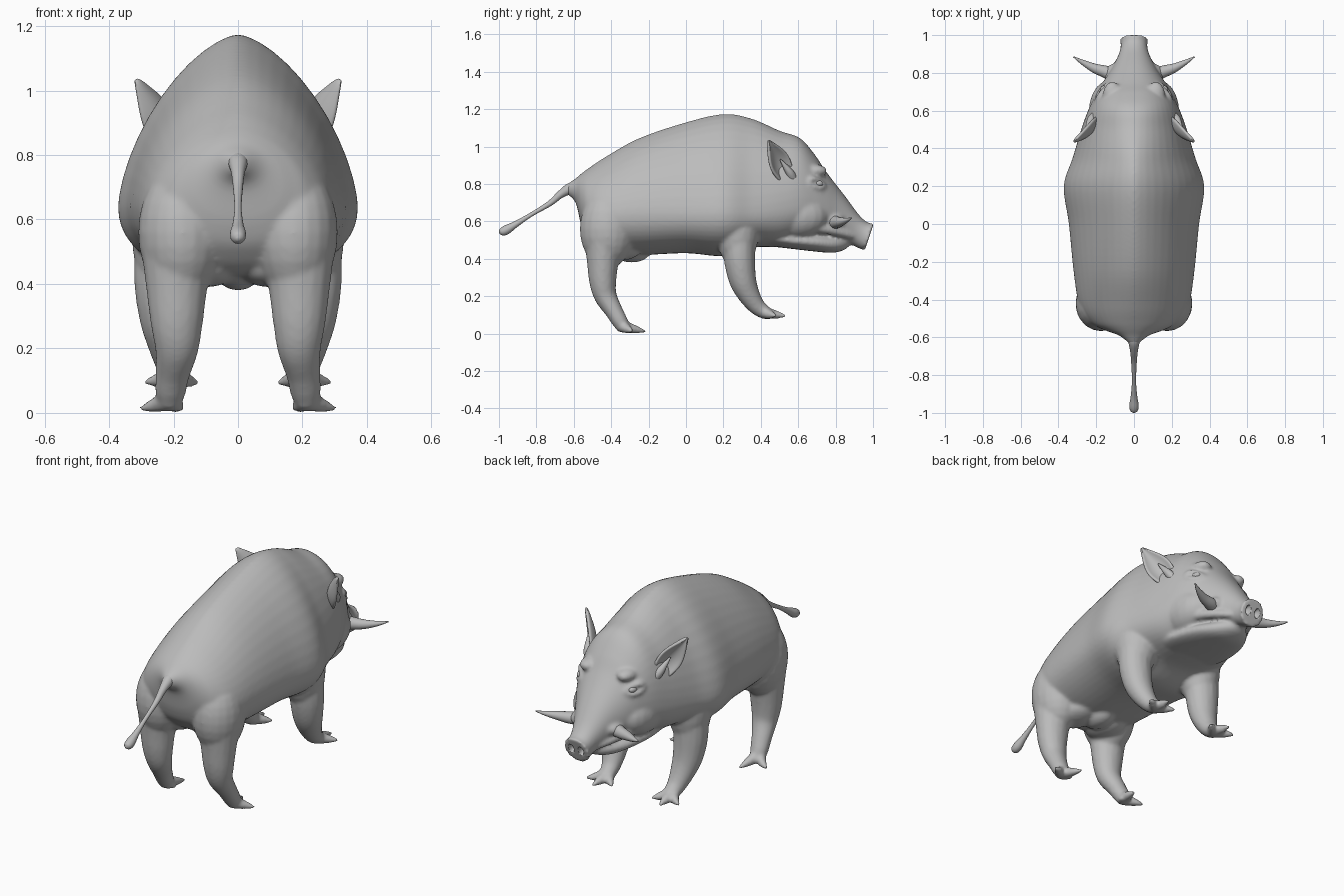
import bpy, bmesh
from math import sin, cos, pi, copysign
from mathutils import Vector, Matrix

if "Cube" in bpy.data.objects:
    bpy.data.objects.remove(bpy.data.objects["Cube"])

hide = bpy.data.materials.new("grey_hide")
hide.use_nodes = True
GREY = (0.5, 0.5, 0.5, 1)
hide.diffuse_color = GREY
hide.node_tree.nodes["Principled BSDF"].inputs["Base Color"].default_value = GREY


def make(name, bm):
    bmesh.ops.recalc_face_normals(bm, faces=bm.faces)
    for f in bm.faces:
        f.smooth = True
    mesh = bpy.data.meshes.new(name)
    bm.to_mesh(mesh)
    bm.free()
    mesh.materials.append(hide)
    ob = bpy.data.objects.new(name, mesh)
    bpy.context.collection.objects.link(ob)
    return ob


def spline(keys, steps=6):
    """Smooth curve through rows of numbers."""
    out = []
    for i in range(len(keys) - 1):
        rows = [keys[max(i - 1, 0)], keys[i], keys[i + 1], keys[min(i + 2, len(keys) - 1)]]
        for k in range(steps):
            t = k / steps
            out.append([b + 0.5 * t * (c - a + t * (2*a - 5*b + 4*c - d + t * (3*(b - c) + d - a)))
                        for a, b, c, d in zip(*rows)])
    return out + [list(keys[-1])]


def loft(bm, rings):
    loops = [[bm.verts.new(p) for p in ring] for ring in rings]
    n = len(loops[0])
    for a, b in zip(loops, loops[1:]):
        for i in range(n):
            j = (i + 1) % n
            bm.faces.new((a[i], a[j], b[j], b[i]))
    bm.faces.new(loops[0])
    bm.faces.new(loops[-1])


def trunk(bm, keys, n=48):
    """Rows: y, bottom, top, half width, height of widest, upper power, tilt."""
    rings = []
    for y, bot, top, w, mid, power, tilt in spline(keys):
        ring = []
        for i in range(n):
            c, s = cos(2 * pi * i / n), sin(2 * pi * i / n)
            p = power if s > 0 else 2.2
            x = w * copysign(abs(c) ** (2 / p), c)
            h = (top - mid if s > 0 else bot - mid) * abs(s) ** (2 / p)
            ring.append((x, y + tilt * h, mid + h))
        rings.append(ring)
    loft(bm, rings)


def tube(bm, keys, side=1, wide=1, n=16):
    """Rows: x, y, z, radius; wide stretches the section sideways."""
    rows = spline(keys)
    pts = [Vector((r[0] * side, r[1], r[2])) for r in rows]
    rings = []
    for i, p in enumerate(pts):
        d = pts[min(i + 1, len(pts) - 1)] - pts[max(i - 1, 0)]
        u = d.cross(Vector((1, 0.05, 0.02))).normalized()
        v = d.cross(u).normalized() * wide
        r = max(rows[i][3], 0.002)
        rings.append([p + r * (u * cos(2 * pi * k / n) + v * sin(2 * pi * k / n)) for k in range(n)])
    loft(bm, rings)


def blob(bm, centre, size, side=1):
    m = Matrix.Translation((centre[0] * side, centre[1], centre[2])) @ Matrix.Diagonal((*size, 1))
    bmesh.ops.create_uvsphere(bm, u_segments=20, v_segments=14, radius=1, matrix=m)


# Torso, head and snout in one sweep
bm = bmesh.new()
trunk(bm, [
    (-.635, .745, .8, .022, .775, 2, 0),
    (-.59, .7, .83, .08, .76, 2, 0),
    (-.56, .58, .855, .16, .70, 1.9, 0),
    (-.52, .50, .885, .23, .66, 1.8, 0),
    (-.43, .43, .945, .29, .63, 1.7, 0),
    (-.25, .42, 1.045, .32, .64, 1.65, 0),
    (0, .43, 1.13, .345, .64, 1.6, 0),
    (.2, .415, 1.174, .372, .64, 1.55, 0),
    (.35, .46, 1.15, .325, .64, 1.6, 0),
    (.5, .465, 1.085, .28, .66, 1.8, 0),
    (.61, .5, 1.045, .24, .68, 2, 0),
    (.69, .515, .955, .2, .68, 2.1, 0),
    (.75, .51, .865, .165, .66, 2.1, 0),
    (.82, .495, .765, .12, .62, 2.1, .05),
    (.9, .475, .645, .08, .56, 2.1, .2),
    (.95, .455, .595, .07, .53, 2.1, .3),
    (.98, .445, .59, .077, .517, 2.1, .33)])

# Lower jaw, tucked under the lip
trunk(bm, [
    (.42, .47, .56, .19, .52, 2, 0),
    (.55, .455, .55, .19, .5, 2, 0),
    (.68, .44, .545, .165, .49, 2, 0),
    (.78, .432, .53, .12, .48, 2, 0),
    (.84, .445, .52, .075, .48, 2, 0),
    (.87, .465, .5, .03, .48, 2, 0)])

blob(bm, (0, -.29, .44), (.07, .1, .06))
for side in (-1, 1):
    # Haunch, groin and shoulder muscles
    blob(bm, (.175, -.42, .56), (.135, .148, .21), side)
    blob(bm, (.1, -.36, .45), (.1, .12, .06), side)
    blob(bm, (.215, .275, .55), (.115, .115, .2), side)
    # Cheek, brow ridge and tusk socket
    blob(bm, (.135, .59, .63), (.105, .17, .12), side)
    blob(bm, (.115, .685, .87), (.05, .07, .035), side)
    blob(bm, (.105, .79, .605), (.05, .06, .04), side)
    # Upper lip
    tube(bm, [(.19, .54, .565, .02), (.17, .65, .57, .025), (.13, .76, .555, .025),
              (.08, .86, .53, .02), (.04, .92, .51, .012)], side)
    # Eyelids
    tube(bm, [(.2, .65, .805, .01), (.187, .675, .827, .014), (.158, .71, .817, .014), (.13, .745, .79, .01)], side)
    tube(bm, [(.2, .65, .805, .01), (.192, .68, .786, .012), (.168, .72, .778, .012), (.13, .745, .79, .01)], side)
    # Hind leg
    tube(bm, [(.185, -.44, .56, .11), (.19, -.445, .4, .087), (.19, -.445, .28, .073),
              (.19, -.43, .2, .061), (.203, -.385, .12, .048), (.21, -.35, .06, .042),
              (.21, -.325, .03, .03)], side, 1.12)
    # Foreleg
    tube(bm, [(.22, .285, .58, .09), (.23, .285, .42, .085), (.225, .3, .3, .075),
              (.215, .33, .22, .062), (.205, .375, .15, .047), (.2, .42, .115, .038),
              (.2, .45, .102, .028)], side, 1.1)
    # Splayed hind and front toes
    for tip in ((.18, -.215, .01), (.305, -.285, .012), (.17, -.31, .01)):
        tube(bm, [(.21, -.35, .042, .034), ((.21 + tip[0]) / 2, (tip[1] - .34) / 2, .024, .024), (*tip, .008)], side)
    for tip in ((.122, .485, .092), (.29, .48, .095), (.21, .535, .094)):
        tube(bm, [(.2, .41, .115, .034), ((.2 + tip[0]) / 2, (tip[1] + .42) / 2, .102, .024), (*tip, .008)], side)
body = make("body", bm)

# Fuse the parts into one smooth skin
remesh = body.modifiers.new("fuse", "REMESH")
remesh.mode = "VOXEL"
remesh.voxel_size = 0.009
remesh.use_smooth_shade = True
soften = body.modifiers.new("soften", "SMOOTH")
soften.factor = 0.5
soften.iterations = 9

# Nostrils
bm = bmesh.new()
for side in (-1, 1):
    blob(bm, (.03, .985, .52), (.017, .035, .028), side)
cutter = make("nostril_cutter", bm)
cutter.hide_render = True
cutter.hide_viewport = True
cut = body.modifiers.new("nostrils", "BOOLEAN")
cut.operation = "DIFFERENCE"
cut.object = cutter

# Tail with a tufted end
bm = bmesh.new()
tube(bm, [(0, -.57, .79, .028), (0, -.62, .775, .03), (0, -.67, .745, .021), (0, -.73, .695, .015),
          (0, -.83, .635, .011), (0, -.91, .585, .017), (0, -.96, .555, .025),
          (0, -.987, .543, .02), (0, -.998, .538, .006)])
make("tail", bm)

for side, label in ((1, "left"), (-1, "right")):
    # Tusk
    bm = bmesh.new()
    tube(bm, [(.09, .78, .6, .04), (.15, .805, .595, .033), (.21, .825, .597, .025),
              (.27, .855, .605, .014), (.32, .885, .618, .003)], side)
    make(label + "_tusk", bm)

    # Eye
    bm = bmesh.new()
    blob(bm, (.16, .698, .802), (.022, .035, .02), side)
    make(label + "_eye", bm)

    # Cupped pointed ear
    bm = bmesh.new()
    base, tip = Vector((.215, .545, .835)), Vector((.32, .44, 1.035))
    normal = Vector((.8, .5, .1)).normalized()
    across = (tip - base).cross(normal).normalized()
    rows = []
    for width, s in ((.05, 0), (.064, .2), (.07, .4), (.056, .6), (.03, .8), (.004, 1)):
        row = []
        for k in range(9):
            t = k / 4 - 1
            p = base.lerp(tip, s) + across * width * t - normal * width * .5 * (1 - t * t)
            row.append(bm.verts.new((p.x * side, p.y, p.z)))
        rows.append(row)
    for a, b in zip(rows, rows[1:]):
        for k in range(8):
            bm.faces.new((a[k], a[k + 1], b[k + 1], b[k]))
    ear = make(label + "_ear", bm)
    thick = ear.modifiers.new("thickness", "SOLIDIFY")
    thick.thickness = 0.018
    thick.offset = 0
    ear.modifiers.new("round", "SUBSURF").levels = 2

    # Ridge inside the ear
    bm = bmesh.new()
    tube(bm, [(.205, .57, .83, .026), (.225, .555, .86, .022), (.24, .53, .895, .014), (.255, .505, .93, .004)], side)
    make(label + "_ear_ridge", bm)
